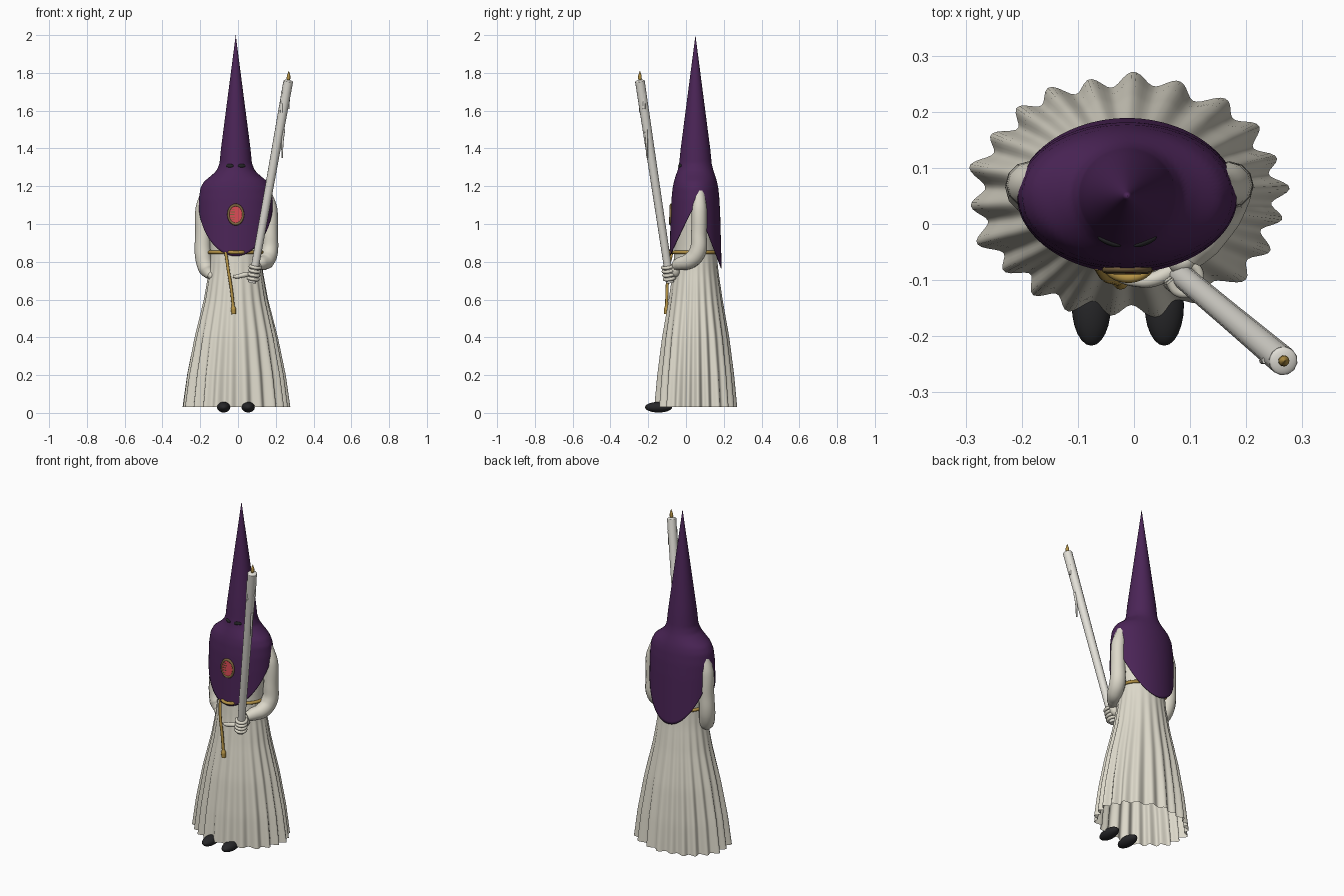
import bpy, bmesh, math
from mathutils import Vector

cube = bpy.data.objects.get("Cube")
if cube:
    bpy.data.objects.remove(cube)


def material(name, rgb):
    m = bpy.data.materials.new(name)
    m.use_nodes = True
    m.diffuse_color = (*rgb, 1)
    bsdf = m.node_tree.nodes["Principled BSDF"]
    bsdf.inputs["Base Color"].default_value = (*rgb, 1)
    bsdf.inputs["Roughness"].default_value = 0.8
    return m


cream = material("cream cloth", (0.72, 0.69, 0.59))
purple = material("purple cloth", (0.07, 0.018, 0.095))
black = material("black leather", (0.02, 0.02, 0.022))
gold = material("gold cord", (0.46, 0.29, 0.06))
wax = material("white wax", (0.76, 0.74, 0.68))
red = material("red enamel", (0.7, 0.07, 0.09))
bronze = material("dark bronze", (0.2, 0.13, 0.05))

CX, CY = -0.012, 0.05   # body axis


def finish(name, mat, angle=60):
    ob = bpy.context.object
    ob.name = ob.data.name = name
    ob.data.materials.clear()
    ob.data.materials.append(mat)
    bpy.ops.object.shade_smooth_by_angle(angle=math.radians(angle))
    return ob


def select(ob):
    bpy.ops.object.select_all(action="DESELECT")
    ob.select_set(True)
    bpy.context.view_layer.objects.active = ob


def loft(name, mat, point, rows, cols):
    """Closed-around sheet: point(row fraction, angle) gives each vertex."""
    bm = bmesh.new()
    grid = [[bm.verts.new(point(r / rows, 2 * math.pi * c / cols)) for c in range(cols)]
            for r in range(rows + 1)]
    for r in range(rows):
        for c in range(cols):
            d = (c + 1) % cols
            bm.faces.new((grid[r][c], grid[r][d], grid[r + 1][d], grid[r + 1][c]))
    bmesh.ops.remove_doubles(bm, verts=bm.verts, dist=0.00001)
    bmesh.ops.recalc_face_normals(bm, faces=bm.faces)
    me = bpy.data.meshes.new(name)
    bm.to_mesh(me)
    bm.free()
    ob = bpy.data.objects.new(name, me)
    bpy.context.collection.objects.link(ob)
    select(ob)
    return finish(name, mat)


def tube(name, mat, pts, radii, cyclic=False, smooth=True):
    """Round tube through points with a radius at each."""
    cu = bpy.data.curves.new(name, "CURVE")
    cu.dimensions = "3D"
    cu.bevel_depth, cu.bevel_resolution, cu.resolution_u = 1, 4, 8
    cu.use_fill_caps = True
    sp = cu.splines.new("BEZIER")
    sp.bezier_points.add(len(pts) - 1)
    sp.use_cyclic_u = cyclic
    for bp, p, r in zip(sp.bezier_points, pts, radii):
        bp.co, bp.radius = p, r
        bp.handle_left_type = bp.handle_right_type = "AUTO" if smooth else "VECTOR"
    ob = bpy.data.objects.new(name, cu)
    bpy.context.collection.objects.link(ob)
    select(ob)
    bpy.ops.object.convert(target="MESH")
    return finish(name, mat)


def ball(name, mat, loc, scale, rot=(0, 0, 0)):
    bpy.ops.mesh.primitive_uv_sphere_add(segments=24, ring_count=14, radius=1, location=loc, rotation=rot)
    bpy.context.object.scale = scale
    return finish(name, mat)


def profile(table, z):
    """Linear lookup of the radii at height z, table running top to bottom."""
    for a, b in zip(table, table[1:]):
        if z >= b[0]:
            t = min(1, (a[0] - z) / (a[0] - b[0]))
            return [p + (q - p) * t for p, q in zip(a[1:], b[1:])]
    return table[-1][1:]


# Robe: torso and pleated skirt in one sheet, open at the hem
ROBE = [(1.22, .11, .07), (1.12, .155, .095), (.95, .14, .107), (.85, .134, .112), (.75, .142, .12),
        (.6, .167, .14), (.4, .214, .172), (.2, .25, .194), (.03, .27, .207)]


def robe_point(t, a):
    z = 1.22 - 1.19 * t
    rx, ry = profile(ROBE, z)
    depth = 0.055 * max(0, (0.85 - z) / 0.82) ** 0.8
    fold = 1 + depth * (math.sin(22 * a + 0.8 * math.sin(3 * a)) + 0.35 * math.sin(9 * a + 1))
    return CX + rx * fold * math.cos(a), CY + ry * fold * math.sin(a), z


loft("robe", cream, robe_point, 40, 220)

# Hood: tall cone flowing into a shoulder cape with curved front and back hems
HOOD = [(2.0, 0, 0), (1.4, .078, .078), (1.32, .086, .086), (1.285, .1, .094), (1.26, .125, .103),
        (1.225, .168, .114), (1.19, .187, .121), (1.13, .195, .127), (1.05, .197, .131), (.76, .197, .139)]


def hood_point(t, a):
    s = math.sin(a)
    hem = 1.1 - (0.335 if s > 0 else 0.27) * abs(s) ** 1.15
    z = 2 - 0.6 * t / 0.2 if t < 0.2 else 1.4 + (hem - 1.4) * (t - 0.2) / 0.8
    rx, ry = profile(HOOD, z)
    return CX + rx * math.cos(a), CY + ry * s, z


hood = loft("hood_and_cape", purple, hood_point, 50, 96)
thick = hood.modifiers.new("cloth thickness", "SOLIDIFY")
thick.thickness = 0.004

# Eye holes
for side, word in ((1, "left"), (-1, "right")):
    ball(f"{word}_eye_hole", black, (CX + side * 0.032, CY - 0.081, 1.308), (.022, .007, .01),
         (0, 0, side * 0.38))

# Shoes
for x, word in ((0.054, "left"), (-0.076, "right")):
    ball(f"{word}_shoe", black, (x, -0.145, 0.03), (.035, .072, .028))

# Chest medallion: enamel plate, rim and dark strokes
TILT = math.radians(88)
bpy.ops.mesh.primitive_cylinder_add(vertices=32, radius=1, depth=1, location=(CX, -0.081, 1.05), rotation=(TILT, 0, 0))
bpy.context.object.scale = (.037, .047, .009)
finish("medallion_plate", red, 30)
bpy.ops.mesh.primitive_torus_add(major_radius=1, minor_radius=0.16, major_segments=32, minor_segments=8,
                                 location=(CX, -0.081, 1.05), rotation=(TILT, 0, 0))
bpy.context.object.scale = (.039, .05, .045)
finish("medallion_rim", bronze)
for i in range(5):
    bpy.ops.mesh.primitive_cube_add(size=1, location=(CX - 0.019 + 0.003 * (i % 2), -0.086, 1.022 + i * 0.014))
    bpy.context.object.scale = (.024, .003, .004)
    finish("medallion_stroke", bronze, 30)

# Waist cord with hanging end and tassel
ring = [(CX + .14 * math.cos(k * math.pi / 8), CY + .119 * math.sin(k * math.pi / 8), .85) for k in range(16)]
tube("waist_cord", gold, ring, [.009] * 16, cyclic=True)
tube("front_cord_knot", gold, [(-.055, -.07, .852), (-.03, -.092, .85), (.01, -.092, .85), (.035, -.07, .852)], [.009] * 4)
tube("hanging_cord", gold, [(-.065, -.075, .85), (-.052, -.094, .76), (-.036, -.1, .66), (-.025, -.103, .56)],
     [.008] * 4)
tube("tassel", gold, [(-.026, -.103, .57), (-.024, -.103, .55), (-.022, -.104, .523)], [.007, .014, .012])

# Sleeves
tube("right_sleeve", cream,
     [(-.165, .07, 1.17), (-.185, .07, 1.08), (-.185, .07, .95), (-.183, .062, .83), (-.166, .042, .76), (-.143, .02, .725)],
     [.03, .04, .042, .045, .042, .024])
ball("right_hand", cream, (-.14, .014, .727), (.022, .025, .022))
tube("left_sleeve", cream,
     [(.145, .07, 1.17), (.168, .07, 1.08), (.17, .068, .95), (.166, .06, .85), (.15, .02, .805), (.12, -.03, .79), (.1, -.058, .78)],
     [.03, .04, .041, .045, .043, .036, .026])

# Candle, leaning forward and outward
BASE, TOP = Vector((.075, -.084, .69)), Vector((.266, -.244, 1.755))
tube("candle", wax, [BASE, BASE.lerp(TOP, .5), TOP], [.021, .023, .026], smooth=False)
axis = (TOP - BASE).normalized()
tilt = axis.to_track_quat("Z", "Y").to_euler()
ball("melted_top", wax, TOP, (.025, .025, .008), tilt)
tube("flame", gold, [TOP, TOP + Vector((.001, 0, .015)), TOP + Vector((.002, 0, .03)), TOP + Vector((.003, 0, .055))],
     [.004, .01, .009, .001])

# Wax drips: two short runs and one long hanging thread
tube("long_drip", wax, [(.242, -.212, 1.5), (.235, -.208, 1.43), (.234, -.206, 1.35)], [.008, .006, .004])
for start, length in (((.234, -.243, 1.7), .11), ((.27, -.222, 1.69), .08)):
    s = Vector(start)
    tube("short_drip", wax, [s, s - Vector((.002, 0, length / 2)), s - Vector((.004, 0, length))], [.006, .006, .007])

# Gloved hand: palm, four curled fingers and a thumb around the candle
u = axis.cross(Vector((0, 1, 0))).normalized()
v = axis.cross(u)
ball("left_palm", cream, (.088, -.062, .755), (.03, .026, .038), tilt)
for i in range(4):
    mid = BASE + axis * (.022 + i * .021)
    arc = [mid + (u * math.cos(k) + v * math.sin(k)) * 0.027 for k in (0.2, 1.2, 2.2, 3.2, 4.2, 5.2)]
    tube("left_finger", cream, arc, [.009] * 5 + [.007])
tube("left_thumb", cream, [(.075, -.08, .735), (.03, -.1, .73), (-.005, -.1, .722), (-.025, -.098, .722)],
     [.014, .013, .011, .007])
